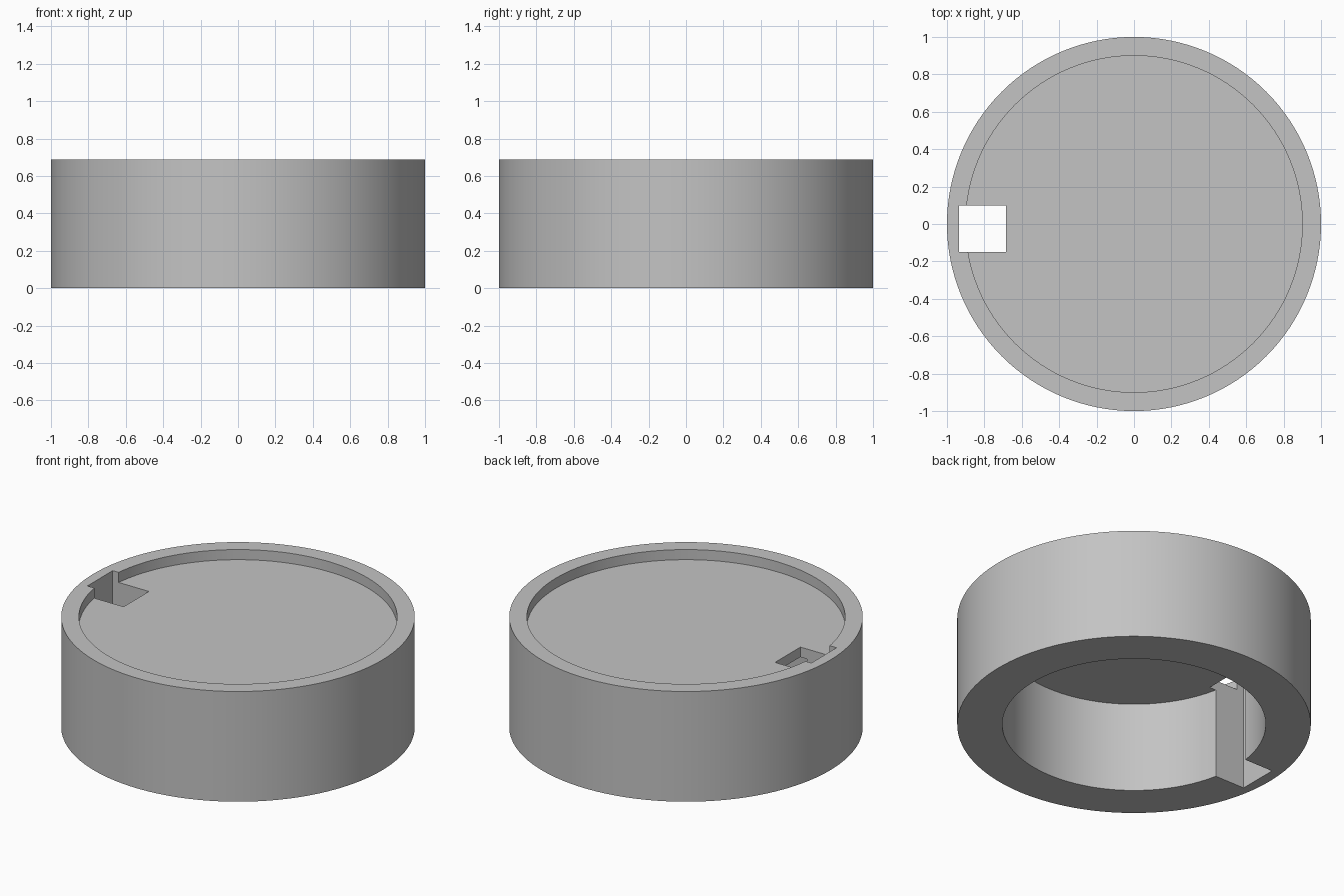
import bpy
import bmesh
from math import cos, sin, tau

SEGMENTS = 128
HEIGHT = 0.688
FLOOR = 0.625
CEILING = 0.563

default = bpy.data.objects.get("Cube")
if default:
    bpy.data.objects.remove(default, do_unlink=True)

grey = bpy.data.materials.new("plain_grey")
grey.use_nodes = True
colour = (0.55, 0.55, 0.55, 1)
grey.diffuse_color = colour
grey.node_tree.nodes["Principled BSDF"].inputs["Base Color"].default_value = colour


def lathe(name, profile):
    """Turn (radius, height) points about z and cap both ends."""
    bm = bmesh.new()
    rings = [[bm.verts.new((r * cos(tau * i / SEGMENTS), r * sin(tau * i / SEGMENTS), z))
              for i in range(SEGMENTS)] for r, z in profile]
    for a, b in zip(rings, rings[1:]):
        for i in range(SEGMENTS):
            j = (i + 1) % SEGMENTS
            bm.faces.new((a[i], a[j], b[j], b[i]))
    bm.faces.new(rings[0])
    bm.faces.new(rings[-1])
    bmesh.ops.recalc_face_normals(bm, faces=bm.faces)
    mesh = bpy.data.meshes.new(name)
    bm.to_mesh(mesh)
    bm.free()
    mesh.materials.append(grey)
    obj = bpy.data.objects.new(name, mesh)
    bpy.context.collection.objects.link(obj)
    return obj


# Round cap: open cavity below, shallow recess on top
cap = lathe("round_cap", [(0.745, CEILING), (0.745, 0), (1, 0),
                          (1, HEIGHT), (0.9, HEIGHT), (0.9, FLOOR)])

# Square slot cut straight through the plate and into the wall
bpy.ops.mesh.primitive_cube_add(size=1, location=(-0.81, -0.025, HEIGHT / 2))
cutter = bpy.context.object
cutter.name = "slot_cutter"
cutter.scale = (0.25, 0.25, 2)
cutter.hide_render = True
cutter.data.materials.append(grey)

slot = cap.modifiers.new("slot", 'BOOLEAN')
slot.operation = 'DIFFERENCE'
slot.solver = 'EXACT'
slot.object = cutter

bpy.ops.object.select_all(action='DESELECT')
cap.select_set(True)
bpy.context.view_layer.objects.active = cap
bpy.ops.object.modifier_apply(modifier=slot.name)
bpy.data.objects.remove(cutter, do_unlink=True)

# Round walls smooth, rims and slot edges sharp
bpy.ops.object.shade_smooth_by_angle(angle=0.5)
